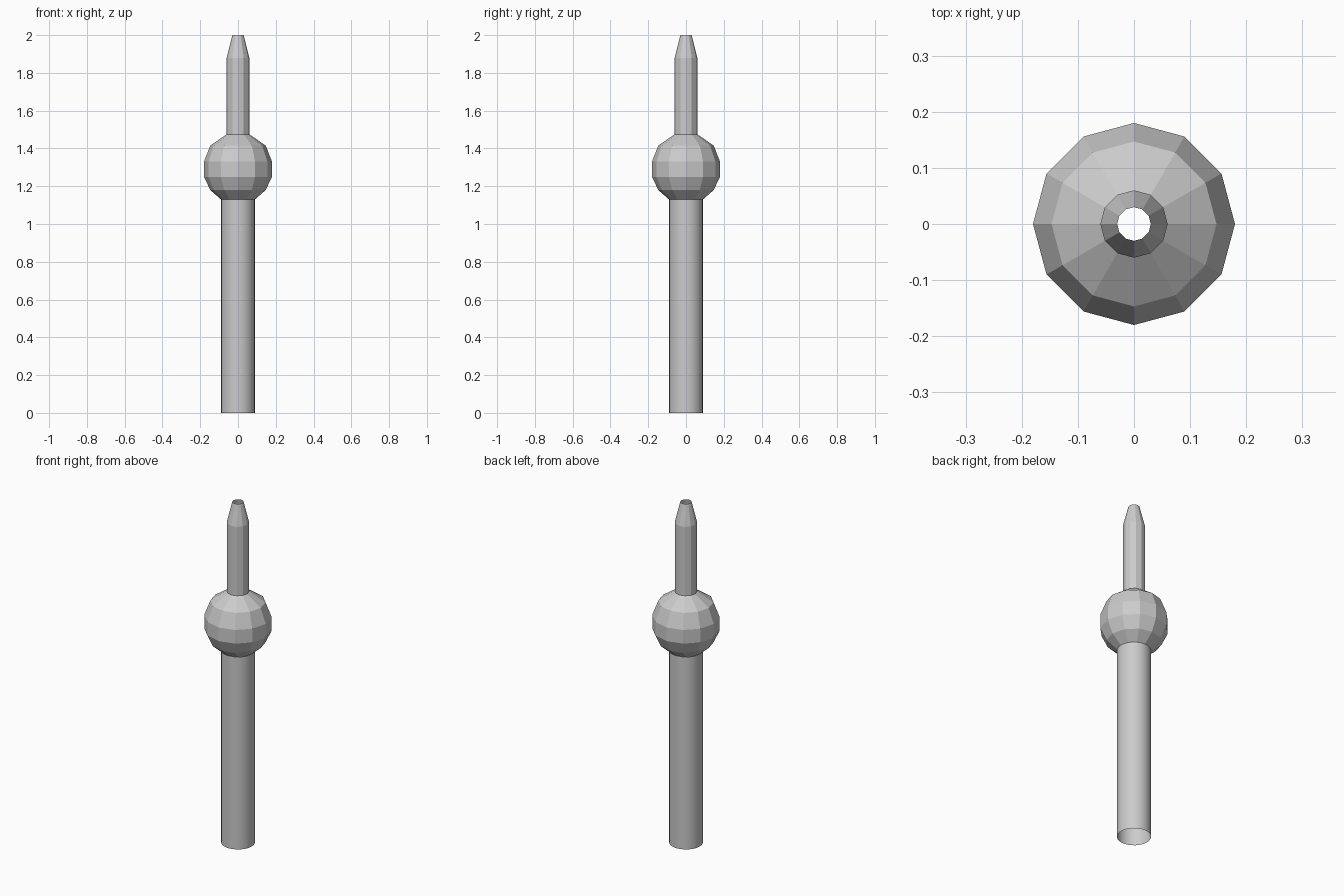
import bpy, bmesh, math

if "Cube" in bpy.data.objects:
    bpy.data.objects.remove(bpy.data.objects["Cube"])


def lathe(name, profile, sides, smooth=False):
    """Open-ended surface of revolution from (radius, z) points."""
    bm = bmesh.new()
    rings = [[bm.verts.new((r * math.cos(2 * math.pi * i / sides),
                            r * math.sin(2 * math.pi * i / sides), z))
              for i in range(sides)] for r, z in profile]
    for low, high in zip(rings, rings[1:]):
        for i in range(sides):
            j = (i + 1) % sides
            face = bm.faces.new((low[i], low[j], high[j], high[i]))
            face.smooth = smooth
    mesh = bpy.data.meshes.new(name)
    bm.to_mesh(mesh)
    bm.free()
    obj = bpy.data.objects.new(name, mesh)
    bpy.context.collection.objects.link(obj)
    return obj


# Long open tube at the bottom
lathe("lower_tube", [(0.09, 0), (0.09, 1.13)], 24, smooth=True)

# Faceted bulb in the middle
lathe("bulb", [(0.09, 1.13), (0.147, 1.18), (0.18, 1.25),
               (0.18, 1.33), (0.147, 1.415), (0.06, 1.475)], 12)

# Thin stem with a tapered open tip
lathe("upper_stem", [(0.06, 1.475), (0.06, 1.88), (0.03, 2.0)], 12)
